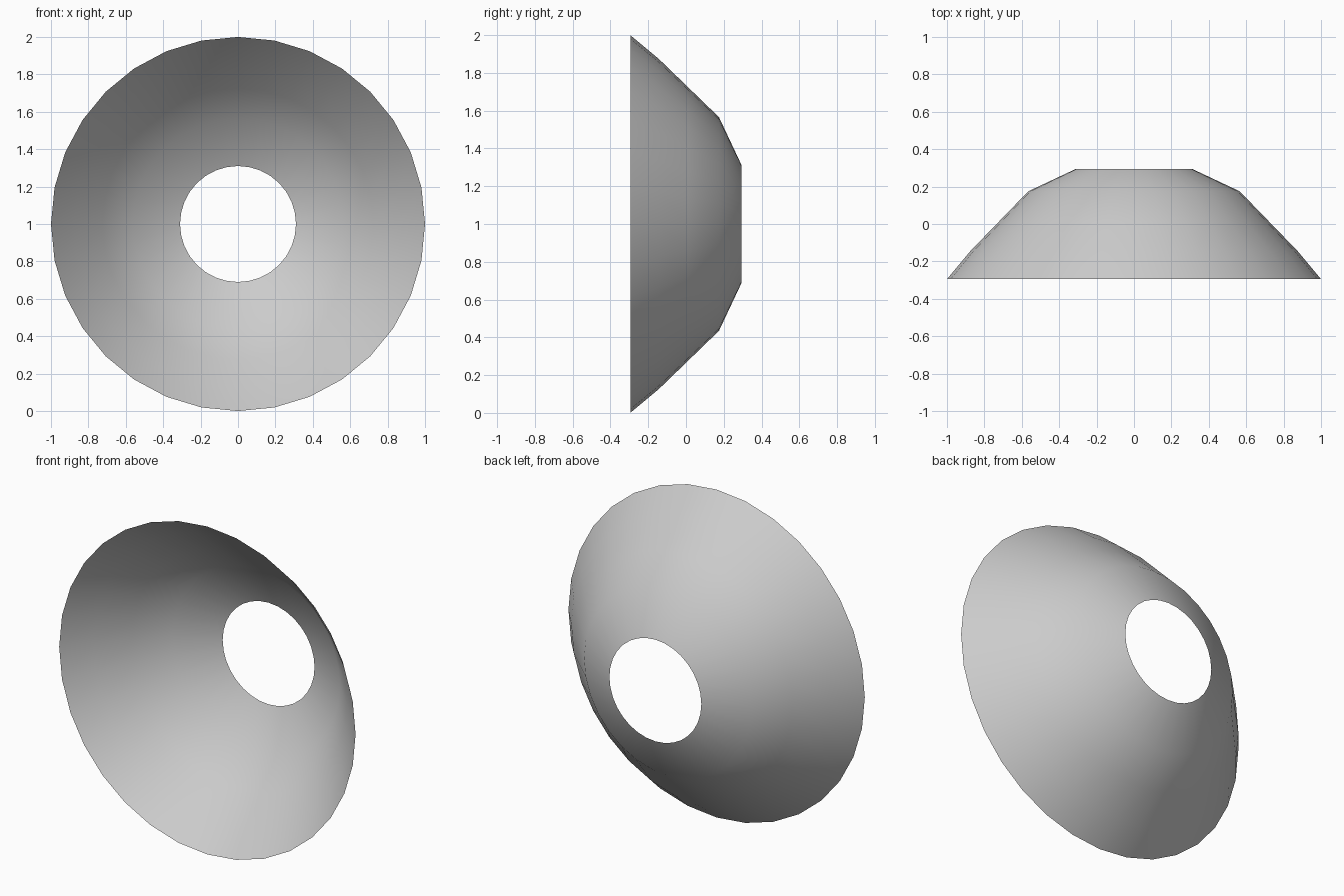
import bpy, bmesh
from math import sin, cos, tau

if "Cube" in bpy.data.objects:
    bpy.data.objects.remove(bpy.data.objects["Cube"])

SEGMENTS = 32
# Profile of the open dish: (radius, y) from front rim to rear hole
PROFILE = [(1.0, -0.295), (0.875, -0.145), (0.725, 0.01), (0.565, 0.175), (0.31, 0.295)]

# Revolve the profile around the y axis as a single thin sheet
bm = bmesh.new()
rings = [[bm.verts.new((r * sin(tau * i / SEGMENTS), y, 1 + r * cos(tau * i / SEGMENTS)))
          for i in range(SEGMENTS)] for r, y in PROFILE]
for front, back in zip(rings, rings[1:]):
    for i in range(SEGMENTS):
        j = (i + 1) % SEGMENTS
        face = bm.faces.new((front[i], front[j], back[j], back[i]))
        face.smooth = True
        # Outer side of the dish faces away from the axis
        face.normal_update()
        c = face.calc_center_median()
        if face.normal.x * c.x + face.normal.z * (c.z - 1) < 0:
            face.normal_flip()

mesh = bpy.data.meshes.new("reflector_dish")
bm.to_mesh(mesh)
bm.free()
dish = bpy.data.objects.new("reflector_dish", mesh)
bpy.context.collection.objects.link(dish)
